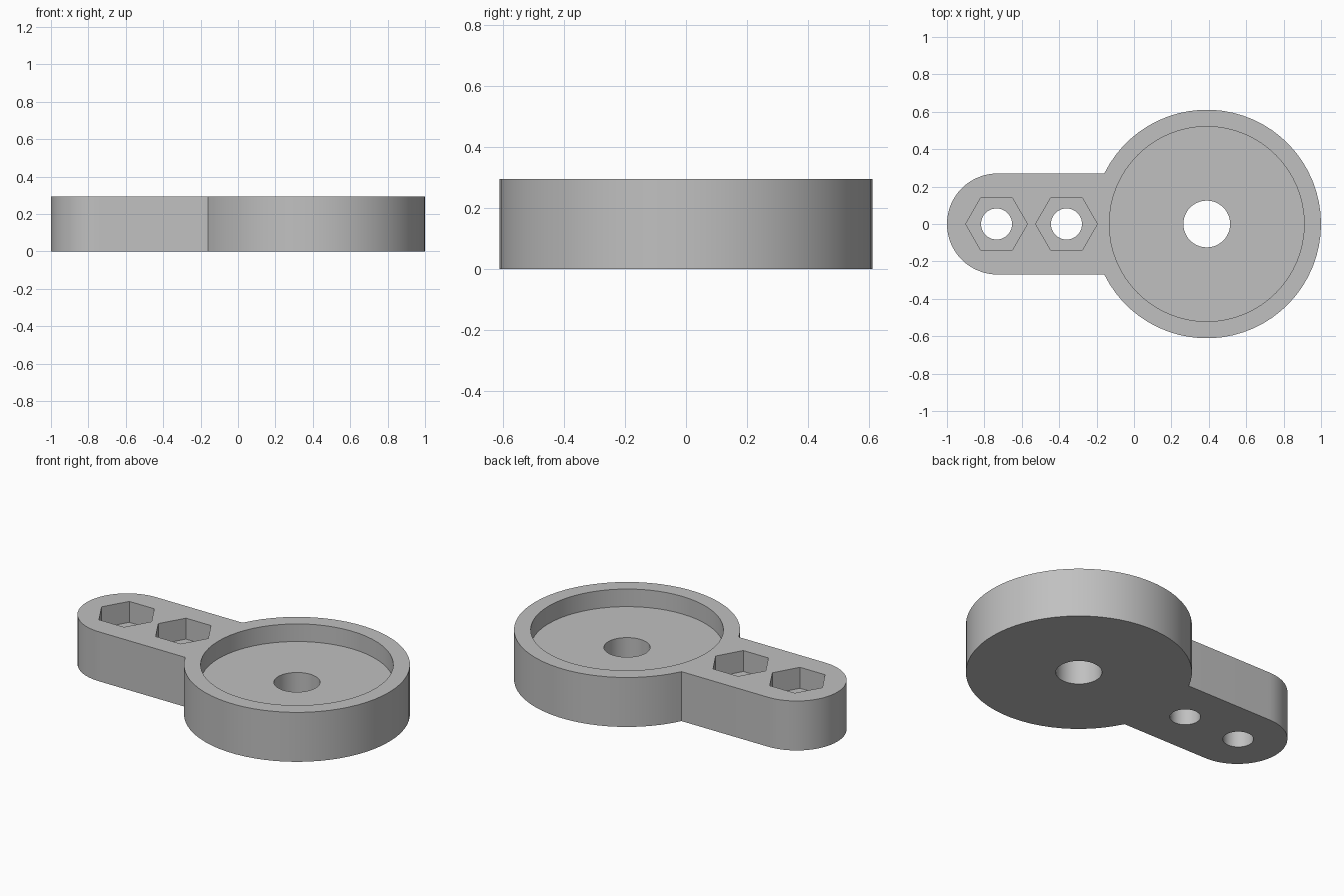
import bpy, bmesh
from math import asin, cos, sin, pi

if "Cube" in bpy.data.objects:
    bpy.data.objects.remove(bpy.data.objects["Cube"])

HEIGHT = 0.295
DISC_X, DISC_R = 0.389, 0.611
ARM_R = 0.27
ARM_X = ARM_R - 1
RECESS_R, RECESS_DEPTH = 0.521, 0.105
BORE_R = 0.125
NUT_XS, NUT_R, NUT_DEPTH, BOLT_R = (-0.735, -0.361), 0.165, 0.125, 0.083

grey = bpy.data.materials.new("plain grey")
grey.use_nodes = True
colour = (0.53, 0.53, 0.53, 1)
grey.diffuse_color = colour
grey.node_tree.nodes["Principled BSDF"].inputs["Base Color"].default_value = colour


def arc(cx, r, start, end, steps):
    """Points along an arc centred on the x axis, both ends included."""
    angles = (start + (end - start) * i / steps for i in range(steps + 1))
    return [(cx + r * cos(a), r * sin(a)) for a in angles]


def prism(name, outline, bottom, top):
    """Extrude a closed outline straight up."""
    bm = bmesh.new()
    face = bm.faces.new([bm.verts.new((x, y, bottom)) for x, y in outline])
    up = bmesh.ops.extrude_face_region(bm, geom=[face])["geom"]
    bmesh.ops.translate(bm, vec=(0, 0, top - bottom),
                        verts=[v for v in up if isinstance(v, bmesh.types.BMVert)])
    bmesh.ops.recalc_face_normals(bm, faces=bm.faces)
    mesh = bpy.data.meshes.new(name)
    bm.to_mesh(mesh)
    bm.free()
    mesh.materials.append(grey)
    obj = bpy.data.objects.new(name, mesh)
    bpy.context.collection.objects.link(obj)
    return obj


def cut(body, name, cx, r, sides, bottom):
    """Cut a round or hexagonal pocket from the top down to a given height."""
    outline = arc(cx, r, 0, 2 * pi, sides)[:-1]
    cutter = prism(name, outline, bottom, HEIGHT + 0.1)
    cutter.hide_render = True
    mod = body.modifiers.new(name, "BOOLEAN")
    mod.operation = "DIFFERENCE"
    mod.solver = "EXACT"
    mod.object = cutter
    bpy.context.view_layer.objects.active = body
    bpy.ops.object.modifier_apply(modifier=name)
    bpy.data.objects.remove(cutter)


# Disc and round-ended arm in one outline
join = pi - asin(ARM_R / DISC_R)
outline = arc(DISC_X, DISC_R, -join, join, 56) + arc(ARM_X, ARM_R, pi / 2, 3 * pi / 2, 32)
body = prism("lever_body", outline, 0, HEIGHT)

# Disc recess and its central bore
cut(body, "disc_recess", DISC_X, RECESS_R, 64, HEIGHT - RECESS_DEPTH)
cut(body, "disc_bore", DISC_X, BORE_R, 48, -0.1)

# Hexagonal nut pockets with bolt holes
for x in NUT_XS:
    cut(body, "nut_pocket", x, NUT_R, 6, HEIGHT - NUT_DEPTH)
    cut(body, "bolt_hole", x, BOLT_R, 40, -0.1)

bpy.ops.object.select_all(action="DESELECT")
body.select_set(True)
bpy.context.view_layer.objects.active = body
bpy.ops.object.shade_smooth_by_angle(angle=pi / 6)
